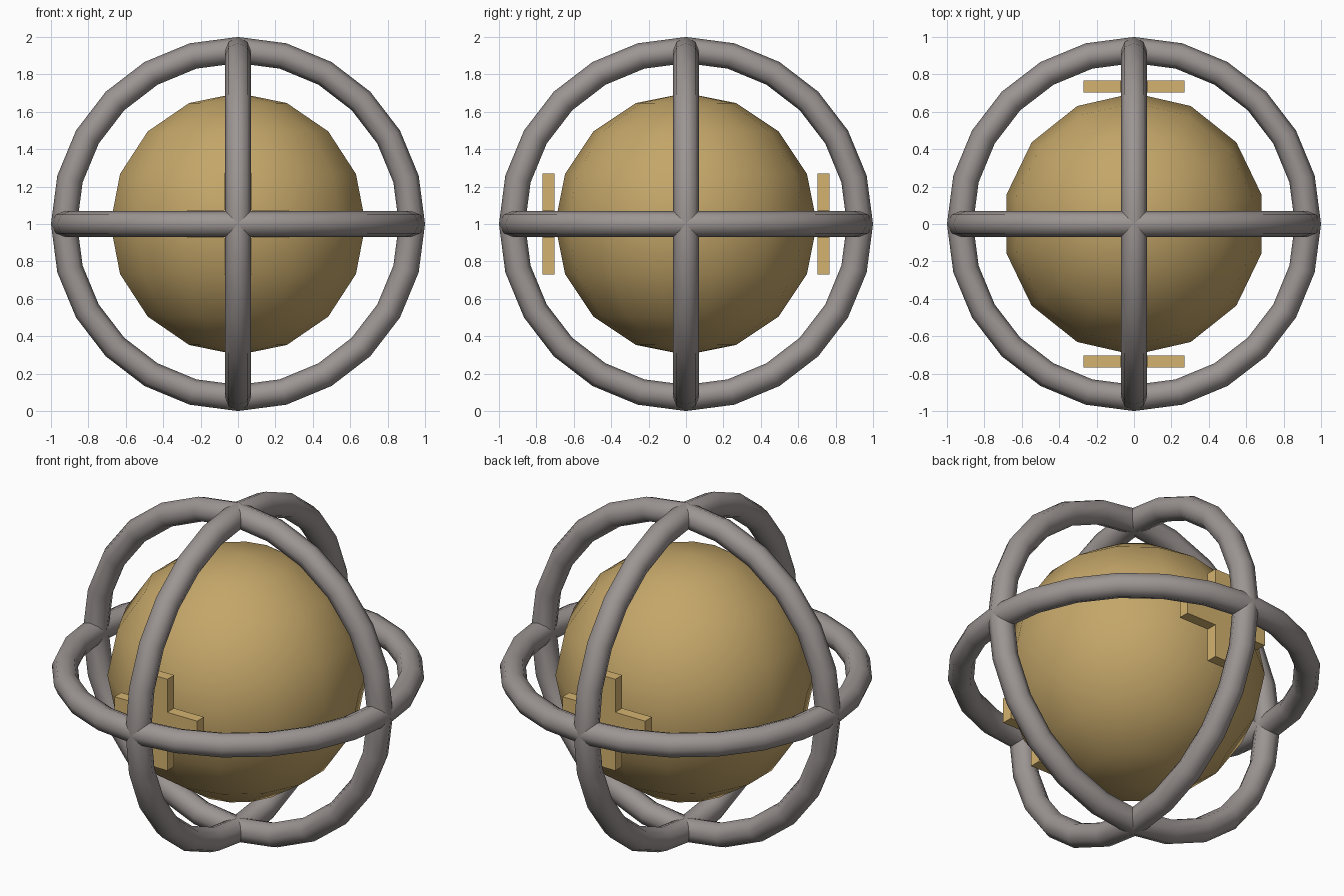
import bpy, bmesh
from math import pi, sin, cos
from mathutils import Vector, Matrix

if "Cube" in bpy.data.objects:
    bpy.data.objects.remove(bpy.data.objects["Cube"])


def material(name, color):
    m = bpy.data.materials.new(name)
    m.diffuse_color = (*color, 1)
    m.use_nodes = True
    m.node_tree.nodes["Principled BSDF"].inputs["Base Color"].default_value = m.diffuse_color
    return m


def finish(bm, name, mat, smooth):
    bmesh.ops.recalc_face_normals(bm, faces=bm.faces[:])
    for f in bm.faces:
        f.smooth = smooth
    me = bpy.data.meshes.new(name)
    bm.to_mesh(me)
    bm.free()
    ob = bpy.data.objects.new(name, me)
    ob.location = (0, 0, 1)
    me.materials.append(mat)
    bpy.context.collection.objects.link(ob)
    return ob


def lathe(name, points, closed, steps, mat, rot=Matrix()):
    """Spin a (y, z) profile round the z axis."""
    bm = bmesh.new()
    vs = [bm.verts.new((0, y, z)) for y, z in points]
    pairs = list(zip(vs, vs[1:])) + ([(vs[-1], vs[0])] if closed else [])
    edges = [bm.edges.new(p) for p in pairs]
    bmesh.ops.spin(bm, geom=vs + edges, cent=(0, 0, 0), axis=(0, 0, 1),
                   angle=2 * pi, steps=steps)
    bmesh.ops.remove_doubles(bm, verts=bm.verts[:], dist=1e-4)
    bm.transform(rot)
    return finish(bm, name, mat, True)


steel = material("steel", (0.33, 0.30, 0.29))
brass = material("brass", (0.55, 0.38, 0.14))
light_brass = material("light_brass", (0.66, 0.45, 0.16))

# Three crossing hoops with octagonal tube
tube = [(0.93 + 0.07 * cos(i * pi / 4), 0.07 * sin(i * pi / 4)) for i in range(8)]
for name, rot in (("equator_hoop", Matrix()),
                  ("front_hoop", Matrix.Rotation(pi / 2, 4, 'X')),
                  ("side_hoop", Matrix.Rotation(pi / 2, 4, 'Y'))):
    lathe(name, tube, True, 24, steel, rot)

# Inner ball: 8 rings, 14 sides
arc = [(0.7 * sin(i * pi / 8), 0.7 * cos(i * pi / 8)) for i in range(9)]
lathe("inner_ball", arc, False, 14, brass)

# Cross plates on front and back of the ball
L, W = 0.27, 0.075
quarter = [(L, W), (W, W), (W, L)]
outline = []
for k in range(4):
    c, s = round(cos(k * pi / 2)), round(sin(k * pi / 2))
    outline += [(c * x - s * z, s * x + c * z) for x, z in quarter]
for name, y in (("front_cross", -0.767), ("back_cross", 0.703)):
    bm = bmesh.new()
    face = bm.faces.new([bm.verts.new((x, y, z)) for x, z in outline])
    ext = bmesh.ops.extrude_face_region(bm, geom=[face], use_keep_orig=True)
    bmesh.ops.translate(bm, vec=Vector((0, 0.064, 0)),
                        verts=[v for v in ext["geom"] if isinstance(v, bmesh.types.BMVert)])
    finish(bm, name, light_brass, False)
